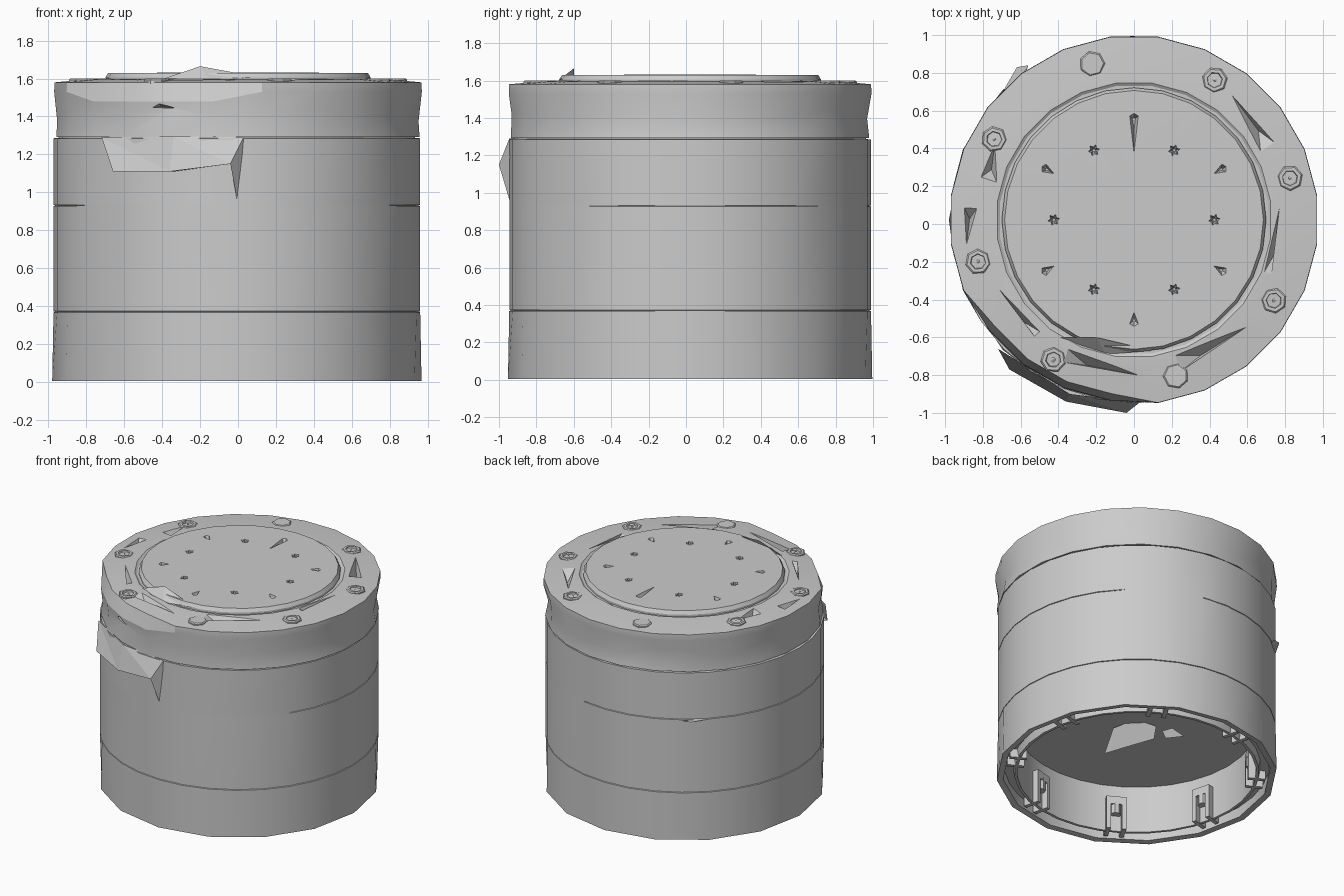
import bpy, bmesh, math, random
from math import cos, sin, pi, radians
from mathutils import Vector

random.seed(4)
if "Cube" in bpy.data.objects:
    bpy.data.objects.remove(bpy.data.objects["Cube"])

grey = bpy.data.materials.new("plain grey")
grey.use_nodes = True
grey.diffuse_color = (0.6, 0.6, 0.6, 1)
grey.node_tree.nodes["Principled BSDF"].inputs["Base Color"].default_value = (0.6, 0.6, 0.6, 1)

CY = 0.022                                     # axis of the drum along y
BOLT_ANGLES = [radians(15 + 45 * i) for i in range(8)]


def finish(bm, name, smooth=None):
    """Turn a bmesh into a named object."""
    bmesh.ops.remove_doubles(bm, verts=bm.verts, dist=0.0002)
    bmesh.ops.recalc_face_normals(bm, faces=bm.faces)
    mesh = bpy.data.meshes.new(name)
    bm.to_mesh(mesh)
    bm.free()
    ob = bpy.data.objects.new(name, mesh)
    bpy.context.collection.objects.link(ob)
    mesh.materials.append(grey)
    if smooth:
        bpy.ops.object.select_all(action="DESELECT")
        ob.select_set(True)
        bpy.context.view_layer.objects.active = ob
        bpy.ops.object.shade_smooth_by_angle(angle=radians(smooth))
    return ob


def lathe(bm, profile, segs, centre=(0, CY), turn=0.0):
    """Spin a radius/height profile around a vertical axis."""
    rings = []
    for r, z in profile:
        rings.append([bm.verts.new((centre[0] + r * cos(turn + 2 * pi * i / segs),
                                    centre[1] + r * sin(turn + 2 * pi * i / segs), z))
                      for i in range(segs)])
    for a, b in zip(rings, rings[1:]):
        for i in range(segs):
            j = (i + 1) % segs
            bm.faces.new((a[i], a[j], b[j], b[i]))
    return rings


def flatten_odd(ring):
    """Halve the visible side count of a ring by pulling odd points onto chords."""
    n = len(ring)
    for i in range(1, n, 2):
        ring[i].co = (ring[i - 1].co + ring[(i + 1) % n].co) / 2


def widen(v, k):
    """Scale a point's distance from the drum axis."""
    v.co.x *= k
    v.co.y = CY + (v.co.y - CY) * k


def hull(bm, points):
    verts = [bm.verts.new(p) for p in points]
    bmesh.ops.convex_hull(bm, input=verts)


def carve(ob, cutter):
    cutter.hide_render = True
    cutter.hide_viewport = True
    mod = ob.modifiers.new("carve", "BOOLEAN")
    mod.operation = "DIFFERENCE"
    mod.object = cutter
    mod.solver = "EXACT"
    mod.use_self = True


# Drum body: hollow foot with a pocketed rim, outer wall and three thin seams
WALL, SEAM = 0.967, 0.959


def seam(z):
    return [(WALL, z - 0.003), (SEAM, z - 0.001), (SEAM, z + 0.001), (WALL, z + 0.003)]


bm = bmesh.new()
profile = [(0, 0.38), (0.83, 0.38), (0.83, 0.02), (0.85, 0.02), (0.86, 0.08), (0.92, 0.08),
           (0.93, 0.01), (0.974, 0.005)]
profile += seam(0.37) + seam(0.93) + [(WALL, 1.285), (0.94, 1.287), (0.94, 1.3)]
rings = lathe(bm, profile, 32, (-0.006, CY))
flatten_odd(rings[6])
flatten_odd(rings[7])
for ring in rings[13:15]:                      # middle seam fades out at front and back left
    for v in ring:
        if v.co.y < -0.5 or (v.co.x > 0 and v.co.y > 0.7):
            widen(v, WALL / SEAM)
finish(bm, "drum_body", 30)

# Channel brackets and bolts inside the foot
bm = bmesh.new()
for a in BOLT_ANGLES:
    out, side = Vector((cos(a), sin(a), 0)), Vector((-sin(a), cos(a), 0))
    base = Vector((0, CY, 0))
    for s in (-0.055, 0.055):
        hull(bm, [base + out * r + side * (s + w) + Vector((0, 0, z))
                  for r in (0.78, 0.9) for w in (-0.015, 0.015) for z in (0.015, 0.27)])
    hull(bm, [base + out * r + side * w + Vector((0, 0, z))
              for r in (0.78, 0.88) for w in (-0.055, 0.055) for z in (0.21, 0.27)])
    c = base + out * 0.815
    lathe(bm, [(0, 0.14), (0.038, 0.14), (0.038, 0.23), (0, 0.23)], 8, c.xy)
finish(bm, "foot_brackets")

# Torn scraps hanging from the ceiling of the foot
bm = bmesh.new()
u, w = Vector((-1, 1, 0)).normalized(), Vector((1, 1, 0)).normalized()
SCRAPS = [[(-0.14, 0.1), (0.02, 0.16), (0.16, 0.1), (0.14, 0.0), (-0.04, -0.05), (-0.21, -0.1)],
          [(0.2, 0.06), (0.27, 0.08), (0.35, 0.01), (0.22, 0.0)]]
for outline in SCRAPS:
    bm.faces.new([bm.verts.new(u * a + w * b * 0.57 + Vector((0, 0, 0.29 + b * 0.68)))
                  for a, b in outline])
finish(bm, "ceiling_scraps")

# Lid ring with an uneven faceted edge and a crushed front
bm = bmesh.new()
rings = lathe(bm, [(0, 1.292), (0.966, 1.292), (0.957, 1.43), (0.978, 1.53), (0.976, 1.58),
                   (0.78, 1.598), (0.73, 1.60), (0.715, 1.59), (0, 1.59)], 24, turn=pi / 24)
for v in rings[2]:
    widen(v, random.uniform(0.985, 1.008))
    v.co.z += random.uniform(-0.06, 0.03)
for ring, k, dz in ((rings[3], 0.985, -0.05), (rings[4], 0.95, 0)):
    for v in ring:
        if -145 < math.degrees(math.atan2(v.co.y - CY, v.co.x)) < -90:
            widen(v, k)
            v.co.z += dz
lid = finish(bm, "lid_ring", 22)

# Sloping dents in the lid: start and end angle, inner and outer radius
DENTS = [(58, 26, 0.75, 0.87), (-36, -76, 0.74, 0.86), (-80, -120, 0.76, 0.86),
         (-158, -128, 0.77, 0.82), (148, 166, 0.74, 0.86), (10, -24, 0.74, 0.79),
         (-167, -186, 0.82, 0.92)]
bm = bmesh.new()
for a, b, r0, r1 in DENTS:
    a, b = radians(a), radians(b)
    m = a * 0.3 + b * 0.7
    hull(bm, [(r * cos(t), CY + r * sin(t), z) for r, t, z in
              ((r1, a, 1.62), (r0, b, 1.62), (r1, b, 1.62), ((r0 + r1) / 2, m, 1.53))])
hull(bm, [(-0.62, -0.95, 1.44), (-0.28, -0.95, 1.44), (-0.45, -0.95, 1.5), (-0.4, -0.78, 1.45)])
carve(lid, finish(bm, "lid_dent_cutter"))

# Raised cover plate with a slightly stepped rim
bm = bmesh.new()
lathe(bm, [(0, 1.55), (0.70, 1.55), (0.70, 1.605), (0.685, 1.63), (0, 1.632)], 28)
plate = finish(bm, "cover_plate", 25)

# Small pits in the plate: six star holes and six slits
bm = bmesh.new()
for i in range(6):
    a = pi / 3 * i
    c = (0.425 * cos(a), CY + 0.425 * sin(a))
    for turn in (0.2, 0.2 + pi):
        lathe(bm, [(0, 1.58), (0.02, 1.6), (0.042, 1.66), (0, 1.66)], 3, c, turn + a)
    a += pi / 6
    out, side = Vector((cos(a), sin(a), 0)), Vector((-sin(a), cos(a), 0))
    mid = Vector((0, CY, 1.66))
    inner = 0.27 if i == 1 else 0.47
    hull(bm, [mid + out * inner, mid + out * 0.56 + side * 0.034, mid + out * 0.56 - side * 0.034,
              mid + out * 0.58, mid + out * 0.53 - Vector((0, 0, 0.09))])
carve(plate, finish(bm, "plate_pit_cutter"))

# Lid bolts: socket heads, with two plain ones
bm = bmesh.new()
for i, a in enumerate(BOLT_ANGLES):
    c = (0.855 * cos(a), CY + 0.855 * sin(a))
    head = [(0.068, 1.55), (0.068, 1.593), (0.06, 1.6)]
    head += [(0, 1.6)] if i in (2, 6) else [(0.042, 1.6), (0.034, 1.575), (0.0, 1.597)]
    lathe(bm, head, 7, c, a)
finish(bm, "lid_bolts")

# Torn flap at the front
bm = bmesh.new()
flap = [(-0.72, -0.66, 1.29), (-0.66, -0.77, 1.11), (-0.36, -0.94, 1.11),
        (-0.04, -1.0, 1.15), (0.03, -0.945, 1.29), (0.0, -0.935, 0.93), (-0.34, -0.9, 1.295)]
v = [bm.verts.new(p) for p in flap]
back = [bm.verts.new((x * 0.93, y * 0.93, z)) for x, y, z in flap[1:4]]
for ids in ((0, 1, 2), (0, 2, 6), (6, 2, 3), (6, 3, 4), (3, 5, 4)):
    bm.faces.new([v[i] for i in ids])
for i in range(2):
    bm.faces.new((v[i + 1], back[i], back[i + 1], v[i + 2]))
bm.faces.new((v[3], back[2], v[5]))
finish(bm, "front_flap")

# Bent slivers: one on the plate rim, one out of the middle seam
bm = bmesh.new()
hull(bm, [(-0.2, -0.6, 1.665), (-0.42, -0.6, 1.59), (0.1, -0.67, 1.61), (-0.15, -0.69, 1.59)])
hull(bm, [(-0.62, 0.83, 0.93), (-0.56, 0.84, 0.93), (-0.74, 0.62, 0.925), (-0.58, 0.77, 0.915)])
finish(bm, "edge_slivers")
